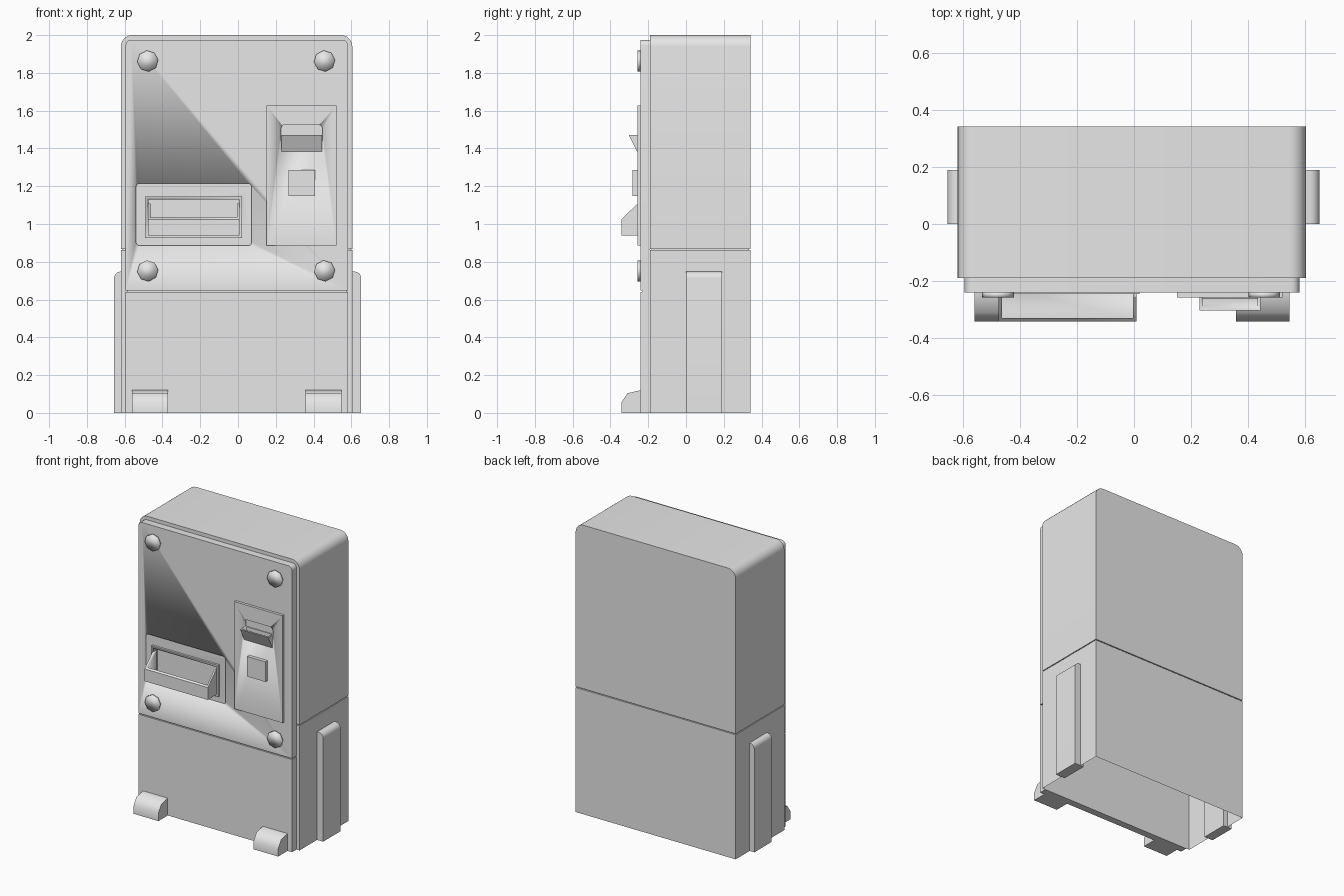
import bpy, bmesh
from math import sin, cos, pi, radians

if "Cube" in bpy.data.objects:
    bpy.data.objects.remove(bpy.data.objects["Cube"], do_unlink=True)

grey = bpy.data.materials.new("light grey")
grey.use_nodes = True
GREY = (0.8, 0.8, 0.8, 1)
grey.diffuse_color = GREY
grey.node_tree.nodes["Principled BSDF"].inputs["Base Color"].default_value = GREY


def prism(name, pts, a, b, axis="y", smooth=35, open_bottom=False):
    """Extrude a profile (x,z along y, or y,z along x) from a to b."""
    bm = bmesh.new()
    rings = []
    for d in (a, b):
        rings.append([bm.verts.new((u, d, v) if axis == "y" else (d, u, v)) for u, v in pts])
    r0, r1 = rings
    bm.faces.new(r0)
    bm.faces.new(r1[::-1])
    n = len(pts)
    for i in range(n):
        j = (i + 1) % n
        bm.faces.new((r0[j], r0[i], r1[i], r1[j]))
    bmesh.ops.recalc_face_normals(bm, faces=bm.faces)
    if open_bottom:
        low = [f for f in bm.faces if f.normal.z < -0.9]
        bmesh.ops.delete(bm, geom=low, context="FACES_ONLY")
    me = bpy.data.meshes.new(name)
    bm.to_mesh(me)
    bm.free()
    me.materials.append(grey)
    ob = bpy.data.objects.new(name, me)
    bpy.context.collection.objects.link(ob)
    activate(ob)
    bpy.ops.object.shade_smooth_by_angle(angle=radians(smooth))
    return ob


def activate(ob):
    bpy.ops.object.select_all(action="DESELECT")
    ob.select_set(True)
    bpy.context.view_layer.objects.active = ob


def rect(x0, x1, z0, z1, tl=0, tr=0, br=0, bl=0, steps=6):
    """Rectangle outline with a radius for each corner."""
    pts = []
    corners = ((x1, z1, -1, -1, tr, 0), (x0, z1, 1, -1, tl, 1),
               (x0, z0, 1, 1, bl, 2), (x1, z0, -1, 1, br, 3))
    for x, z, sx, sz, r, q in corners:
        if not r:
            pts.append((x, z))
            continue
        for i in range(steps + 1):
            t = (q + i / steps) * pi / 2
            pts.append((x + sx * r + r * cos(t), z + sz * r + r * sin(t)))
    return pts


def cut(target, cutter):
    """Subtract the cutter, then remove it."""
    mod = target.modifiers.new("cut", "BOOLEAN")
    mod.operation = "DIFFERENCE"
    mod.solver = "EXACT"
    mod.object = cutter
    cutter.hide_render = True
    activate(target)
    bpy.ops.object.modifier_apply(modifier=mod.name)
    bpy.data.objects.remove(cutter, do_unlink=True)


FRONT, BACK, DOOR = -0.19, 0.342, -0.24

# Cabinet: closed top, hollow base, thin seam between them
prism("cabinet_top", rect(-0.62, 0.605, 0.868, 2.0, tl=0.06, tr=0.06), FRONT, BACK)
prism("cabinet_base", rect(-0.62, 0.605, 0, 0.862), FRONT, BACK, open_bottom=True)
prism("cabinet_seam", rect(-0.612, 0.597, 0.855, 0.875), FRONT + 0.008, BACK - 0.008)

# Front doors
door = prism("upper_door", rect(-0.595, 0.582, 0.648, 1.975, tl=0.03, tr=0.03), DOOR, FRONT)
prism("lower_door", rect(-0.595, 0.582, 0, 0.641), DOOR, FRONT)
prism("door_seam", rect(-0.588, 0.575, 0.635, 0.655), DOOR + 0.008, FRONT)

# Side rails
prism("left_rail", rect(0.58, 0.652, 0, 0.748, tr=0.035), 0, 0.19)
prism("right_rail", rect(-0.656, -0.59, 0, 0.748, tl=0.035), 0, 0.19)

# Front feet
foot = [(FRONT, 0), (-0.342, 0), (-0.342, 0.055), (-0.31, 0.104), (DOOR, 0.12), (FRONT, 0.12)]
for side, x0, x1 in (("right", -0.56, -0.37), ("left", 0.358, 0.547)):
    prism(side + "_foot", foot, x0, x1, axis="x", smooth=60)

# Door bolts
for row, z in (("upper", 1.863), ("lower", 0.752)):
    for side, x in (("right", -0.478), ("left", 0.458)):
        ring = [(x + 0.056 * cos(i * pi / 4 + 0.1), z + 0.056 * sin(i * pi / 4 + 0.1)) for i in range(8)]
        prism(side + "_" + row + "_bolt", ring, DOOR - 0.018, DOOR, smooth=100)

# Dispenser: shallow recess, deeper opening, raised rim
r = 0.02
cut(door, prism("recess_cutter", rect(-0.54, 0.072, 0.885, 1.215, r, r, r, r), -0.3, DOOR + 0.008))
cut(door, prism("opening_cutter", rect(-0.474, 0.006, 0.94, 1.13), -0.3, DOOR + 0.035))
rim = prism("dispenser_rim", rect(-0.492, 0.02, 0.925, 1.145), DOOR - 0.006, DOOR + 0.012)
cut(rim, prism("rim_cutter", rect(-0.474, 0.006, 0.94, 1.13), -0.3, 0))

# Dispenser tray: sloped sides, hollow inside
tray = prism("dispenser_tray", [(-0.225, 0.94), (-0.342, 0.94), (-0.342, 1.025),
                                (-0.256, 1.108), (-0.225, 1.108)], -0.476, 0.008, axis="x")
cut(tray, prism("tray_cutter", rect(-0.464, -0.004, 0.952, 1.3), -0.331, -0.1))

# Control panel with a slot, its chute and a button
panel = prism("control_panel", rect(0.152, 0.522, 0.885, 1.627), DOOR - 0.018, DOOR + 0.01)
cut(panel, prism("slot_cutter", rect(0.228, 0.447, 1.44, 1.525, r, r), -0.4, DOOR))
chute = prism("slot_chute", [(-0.242, 1.385), (-0.26, 1.385), (-0.304, 1.472), (-0.242, 1.472)],
              0.23, 0.445, axis="x")
cut(chute, prism("chute_cutter", [(-0.248, 1.41), (-0.262, 1.41), (-0.294, 1.48), (-0.248, 1.48)],
                 0.24, 0.435, axis="x"))
prism("button", rect(0.268, 0.407, 1.148, 1.287), -0.282, -0.25)
bpy.ops.object.select_all(action="DESELECT")
